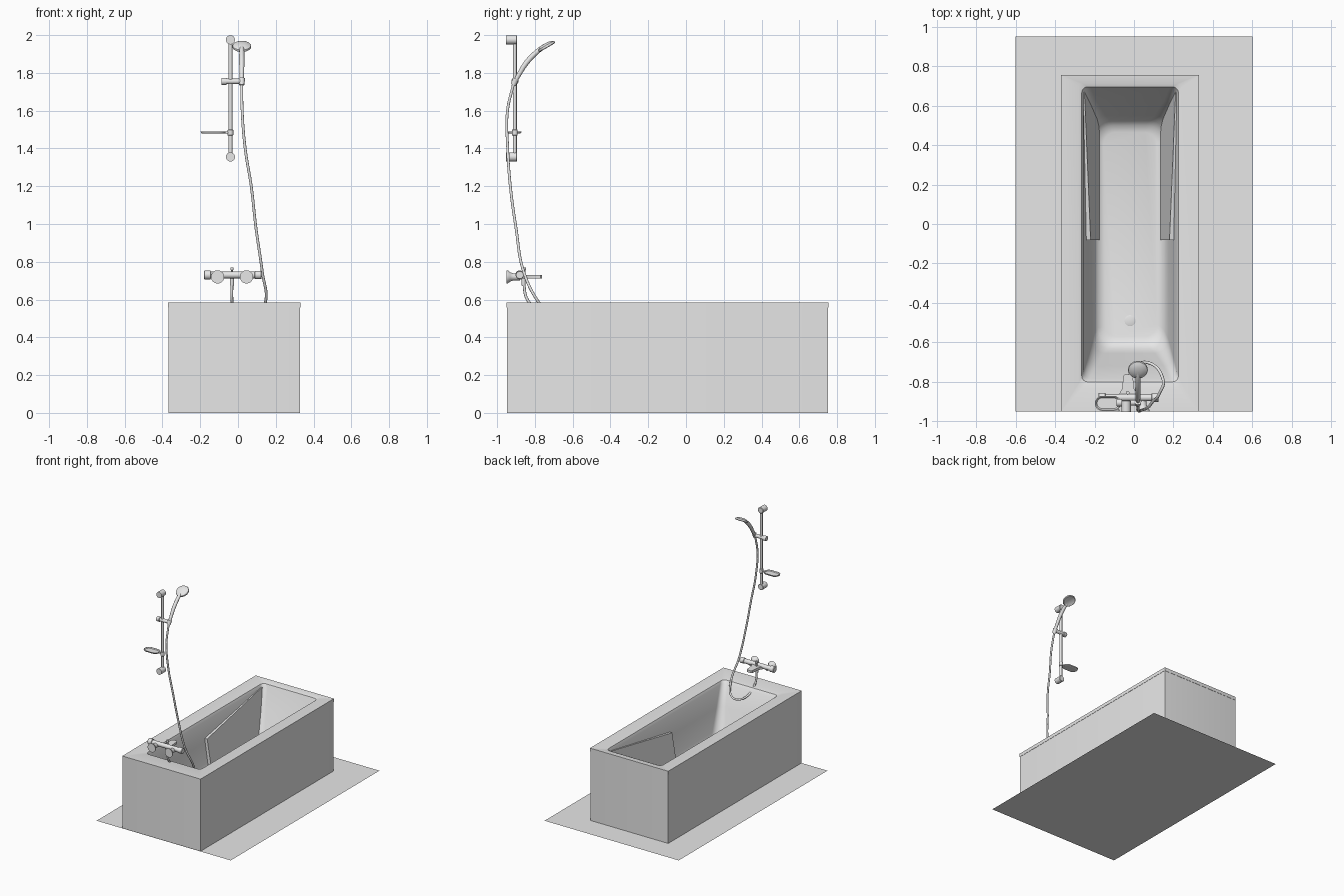
import bpy, bmesh, math
from mathutils import Vector

if "Cube" in bpy.data.objects:
    bpy.data.objects.remove(bpy.data.objects["Cube"])

grey = bpy.data.materials.new("light_grey")
grey.diffuse_color = (0.8, 0.8, 0.8, 1)
grey.use_nodes = True
grey.node_tree.nodes["Principled BSDF"].inputs["Base Color"].default_value = grey.diffuse_color


def finish(name, bm, angle=35):
    bmesh.ops.recalc_face_normals(bm, faces=bm.faces)
    me = bpy.data.meshes.new(name)
    bm.to_mesh(me)
    bm.free()
    ob = bpy.data.objects.new(name, me)
    bpy.context.collection.objects.link(ob)
    me.materials.append(grey)
    smooth(ob, angle)
    return ob


def smooth(ob, angle):
    bpy.ops.object.select_all(action='DESELECT')
    ob.select_set(True)
    bpy.context.view_layer.objects.active = ob
    bpy.ops.object.shade_smooth_by_angle(angle=math.radians(angle))


def bridge(bm, rings):
    for a, b in zip(rings, rings[1:]):
        n = len(a)
        for i in range(n):
            j = (i + 1) % n
            bm.faces.new((a[i], a[j], b[j], b[i]))


def loft(name, cx, rings, cap_start=False, cap_end=True, steps=8):
    """Stack rounded rectangles given as (z, half width, y min, y max, corner radius)."""
    bm = bmesh.new()
    loops = []
    for z, h, y0, y1, r in rings:
        loop = []
        for k, (sx, y) in enumerate(((1, y1 - r), (-1, y1 - r), (-1, y0 + r), (1, y0 + r))):
            for i in range(steps):
                a = math.pi / 2 * (k + i / (steps - 1))
                loop.append(bm.verts.new((cx + sx * (h - r) + r * math.cos(a), y + r * math.sin(a), z)))
        loops.append(loop)
    bridge(bm, loops)
    if cap_start:
        bm.faces.new(loops[0])
    if cap_end:
        bm.faces.new(loops[-1])
    return finish(name, bm)


def lathe(name, origin, axis, profile, seg=32):
    """Turn a profile of (distance, radius) around an axis, with capped ends."""
    bm = bmesh.new()
    q = Vector(axis).to_track_quat('Z', 'Y')
    o = Vector(origin)
    loops = []
    for d, r in profile:
        loops.append([bm.verts.new(o + q @ Vector((r * math.cos(2 * math.pi * i / seg),
                                                   r * math.sin(2 * math.pi * i / seg), d)))
                      for i in range(seg)])
    bridge(bm, loops)
    bm.faces.new(loops[0])
    bm.faces.new(loops[-1])
    return finish(name, bm)


def tube(name, points, radius, scales=None):
    cu = bpy.data.curves.new(name, 'CURVE')
    cu.dimensions = '3D'
    cu.bevel_depth = radius
    cu.bevel_resolution = 4
    cu.use_fill_caps = True
    cu.resolution_u = 10
    sp = cu.splines.new('BEZIER')
    sp.bezier_points.add(len(points) - 1)
    for i, (bp, p) in enumerate(zip(sp.bezier_points, points)):
        bp.co = p
        bp.radius = scales[i] if scales else 1
        bp.handle_left_type = bp.handle_right_type = 'AUTO'
    ob = bpy.data.objects.new(name, cu)
    bpy.context.collection.objects.link(ob)
    bpy.ops.object.select_all(action='DESELECT')
    ob.select_set(True)
    bpy.context.view_layer.objects.active = ob
    bpy.ops.object.convert(target='MESH')
    ob = bpy.context.view_layer.objects.active
    ob.data.materials.clear()
    ob.data.materials.append(grey)
    smooth(ob, 50)
    return ob


def prism(name, base, top):
    bm = bmesh.new()
    a, b = [[bm.verts.new(p) for p in loop] for loop in (base, top)]
    bridge(bm, [a, b])
    bm.faces.new(a)
    bm.faces.new(b)
    return finish(name, bm)


# floor sheet
bm = bmesh.new()
bm.faces.new([bm.verts.new(p) for p in ((-.6, -.95, 0), (.6, -.95, 0), (.6, .95, 0), (-.6, .95, 0))])
finish("floor_sheet", bm)

# tub: side panels, then rim and basin in one shell
CX = -0.02
loft("tub_panels", CX, [(0, .348, -.948, .753, .001), (.557, .348, -.948, .753, .001)], cap_end=False)
loft("tub_basin", CX, [
    (.557, .34, -.94, .745, .001), (.557, .35, -.95, .755, .001), (.585, .35, -.95, .755, .001),
    (.582, .262, -.83, .712, .02), (.576, .245, -.80, .695, .03), (.555, .237, -.785, .688, .04),
    (.40, .218, -.72, .62, .05), (.24, .195, -.655, .55, .07), (.185, .18, -.632, .525, .08),
    (.16, .163, -.605, .50, .08), (.15, .135, -.57, .465, .06)])
lathe("drain", (CX, -.49, .15), (0, 0, 1), [(0, .028), (.004, .028), (.006, .022)])

# sloping armrest wedges on both inner walls
for side, label in ((-1, "left"), (1, "right")):
    def section(y, z, h):
        return [(CX + side * w, y, zz) for w, zz in ((h, z), (.155, .165), (.225, .165), (h + .045, z))]
    prism(label + "_armrest", section(-.08, .43, .20), section(.69, .56, .232))

# bath mixer: body with end knobs, wall flanges, spout, diverter
MY, MZ = -.88, .73
lathe("mixer_body", (-.18, MY, MZ), (1, 0, 0), [
    (0, .021), (.003, .024), (.034, .024), (.036, .018), (.268, .018),
    (.270, .022), (.302, .022), (.305, .019)])
for x, label in ((-.108, "left"), (.045, "right")):
    lathe(label + "_wall_flange", (x, -.95, .72), (0, 1, 0), [
        (0, .035), (.008, .034), (.02, .024), (.035, .019), (.07, .018)])
outline = ((-.08, -.87), (-.06, -.835), (-.054, -.77), (-.046, -.762), (-.014, -.762),
           (-.006, -.77), (0, -.835), (.02, -.87))
prism("spout", [(x, y, .712) for x, y in outline], [(x, y, .731) for x, y in outline])
lathe("diverter_knob", (CX - .012, -.855, .73), (0, 0, 1), [(0, .006), (.025, .006), (.027, .009), (.04, .009)], 16)
lathe("hose_nut", (CX - .012, -.86, .675), (0, 0, 1), [(0, .010), (.012, .011), (.04, .011)], 16)

# hose hanging into the tub and rising to the hand shower
tube("hose", [(-.032, -.86, .69), (-.032, -.84, .60), (-.02, -.76, .525), (.03, -.705, .50), (.09, -.71, .51),
              (.145, -.78, .585), (.128, -.86, .75), (.095, -.90, .98), (.07, -.93, 1.2),
              (.038, -.944, 1.4), (.022, -.945, 1.6), (.02, -.915, 1.735)], .0075)

# rail with wall mounts
RX, RY = -.04, -.906
lathe("rail", (RX, RY, 1.355), (0, 0, 1), [(0, .01), (.62, .01)])
for z, label in ((1.355, "lower"), (1.975, "upper")):
    lathe(label + "_rail_mount", (RX, -.952, z), (0, 1, 0), [(0, .024), (.055, .024), (.058, .021)])

# slider and hand shower cradle
lathe("slider", (-.088, RY, 1.755), (1, 0, 0), [
    (0, .017), (.003, .019), (.026, .019), (.028, .014), (.095, .014), (.108, .012)])
lathe("shower_cradle", (.02, -.914, 1.737), (0, .38, .92), [(0, .014), (.035, .017)])

# hand shower: curved handle and tilted disc head
tube("shower_handle", [(.02, -.915, 1.735), (.02, -.885, 1.79), (.02, -.842, 1.857), (.02, -.785, 1.915),
                       (.02, -.745, 1.945)], .012, [.8, 1, 1.15, 1.1, .9])
lathe("shower_head", (.02, -.747, 1.955), (0, .5, -.86), [
    (0, .018), (.005, .036), (.011, .048), (.016, .05), (.022, .049), (.025, .045), (.023, .042)])

# soap dish with its clamp and arm
loft("soap_dish", -.132, [
    (1.478, .052, -.932, -.884, .023), (1.478, .056, -.938, -.879, .028), (1.482, .064, -.945, -.873, .035),
    (1.490, .066, -.947, -.871, .037), (1.490, .061, -.942, -.876, .032), (1.484, .055, -.936, -.882, .026)],
    cap_start=True)
lathe("dish_arm", (-.075, RY, 1.484), (1, 0, 0), [(0, .006), (.035, .006)], 16)
lathe("dish_clamp", (RX, RY, 1.468), (0, 0, 1), [(0, .013), (.002, .015), (.03, .015), (.032, .013)])
